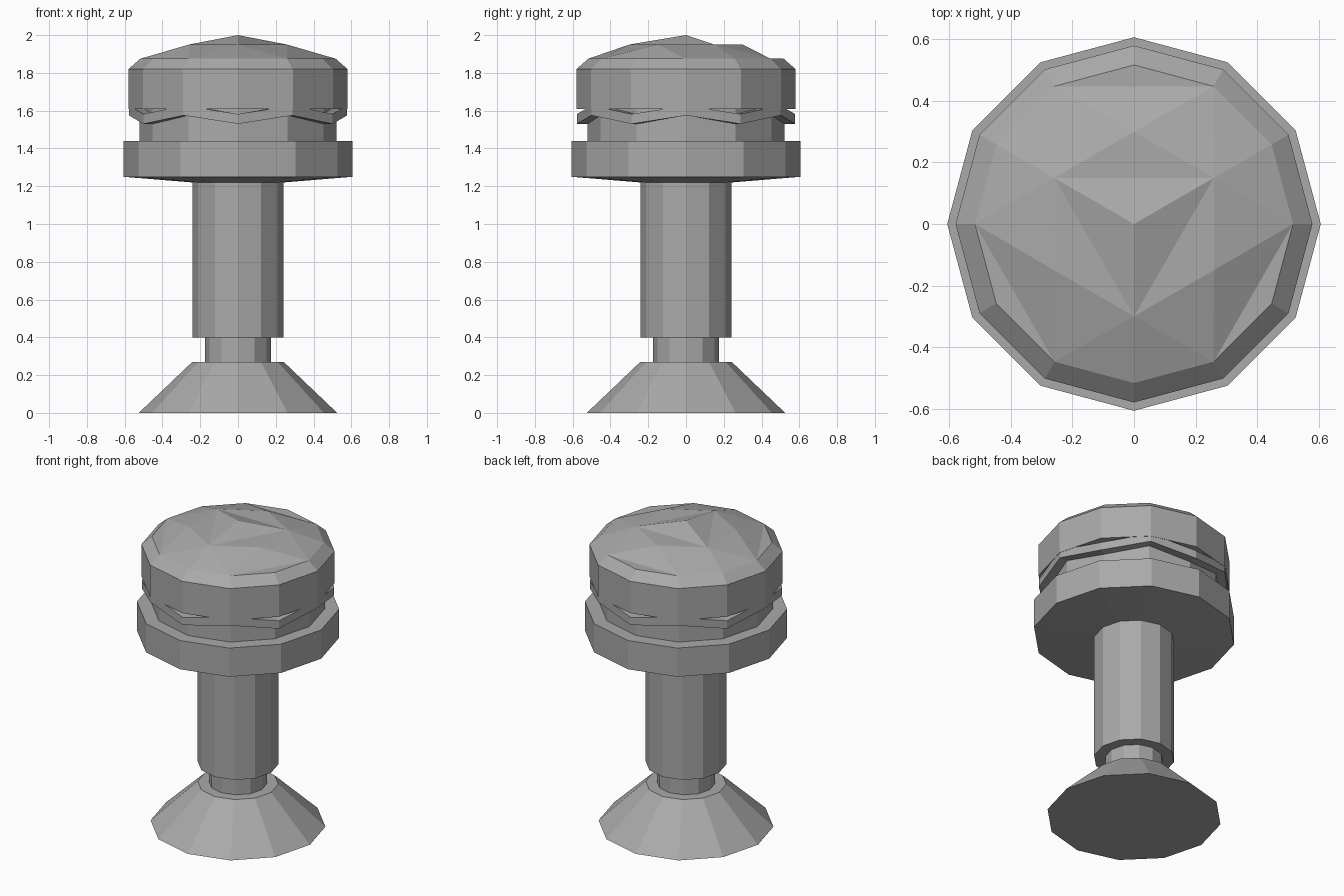
import bpy, bmesh
from math import radians, cos, sin

SIDES = 12
if "Cube" in bpy.data.objects:
    bpy.data.objects.remove(bpy.data.objects["Cube"], do_unlink=True)

# One grey for the whole model
grey = bpy.data.materials.new("plain grey")
grey.use_nodes = True
GREY = (0.4, 0.4, 0.4, 1)
grey.diffuse_color = GREY
grey.node_tree.nodes["Principled BSDF"].inputs["Base Color"].default_value = GREY


def polar(r, deg, z):
    return (r * cos(radians(deg)), r * sin(radians(deg)), z)


def add_ring(bm, r, z, sides=SIDES):
    return [bm.verts.new(polar(r, i * 360 / sides, z)) for i in range(sides)]


def bridge(bm, low, high):
    for i in range(len(low)):
        j = (i + 1) % len(low)
        bm.faces.new((low[i], low[j], high[j], high[i]))


def finish(bm, name):
    bmesh.ops.recalc_face_normals(bm, faces=bm.faces)
    mesh = bpy.data.meshes.new(name)
    bm.to_mesh(mesh)
    bm.free()
    mesh.materials.append(grey)
    obj = bpy.data.objects.new(name, mesh)
    bpy.context.collection.objects.link(obj)
    return obj


def turned(name, profile):
    """Faceted solid of revolution from (radius, height) points."""
    bm = bmesh.new()
    rings = [add_ring(bm, r, z) for r, z in profile]
    for low, high in zip(rings, rings[1:]):
        bridge(bm, low, high)
    bm.faces.new(rings[0])
    bm.faces.new(rings[-1])
    return finish(bm, name)


# Stem, from the floor up
turned("foot", [(0.525, 0), (0.242, 0.27)])
turned("neck", [(0.174, 0.27), (0.174, 0.40)])
turned("column", [(0.242, 0.40), (0.242, 1.22)])
turned("flange", [(0.242, 1.22), (0.607, 1.25), (0.607, 1.44)])
turned("collar", [(0.522, 1.44), (0.522, 1.61)])

# Wavy gasket: alternate corners dip, the raised ones tuck into the cap
bm = bmesh.new()
loops = [add_ring(bm, r, z) for r, z in
         ((0.578, 1.53), (0.578, 1.582), (0.515, 1.582), (0.515, 1.53))]
for loop in loops:
    for v in loop[::2]:
        v.co.z += 0.045
for a, b in zip(loops, loops[1:] + loops[:1]):
    bridge(bm, a, b)
finish(bm, "wavy_gasket")

# Cap with a chamfered shoulder and a faceted crown of threefold symmetry
bm = bmesh.new()
base = add_ring(bm, 0.58, 1.61)
wall = add_ring(bm, 0.58, 1.82)
rim = add_ring(bm, 0.517, 1.875)
hexa = [bm.verts.new(polar(0.3, 30 + 60 * k, 1.95)) for k in range(6)]
apex = bm.verts.new((0, 0, 2))
bm.faces.new(base)
bridge(bm, base, wall)
bridge(bm, wall, rim)
for k in range(3):
    o = 4 * k
    r0, r1, r2, ear, r4 = (rim[(o + i) % SIDES] for i in range(5))
    a, b, c = (hexa[(2 * k + i) % 6] for i in range(3))
    for tri in ((a, r0, r1), (a, r1, r2), (a, r2, b), (b, r2, r4),
                (b, r4, c), (r2, ear, r4), (a, b, c), (a, c, apex)):
        bm.faces.new(tri)
finish(bm, "cap")
